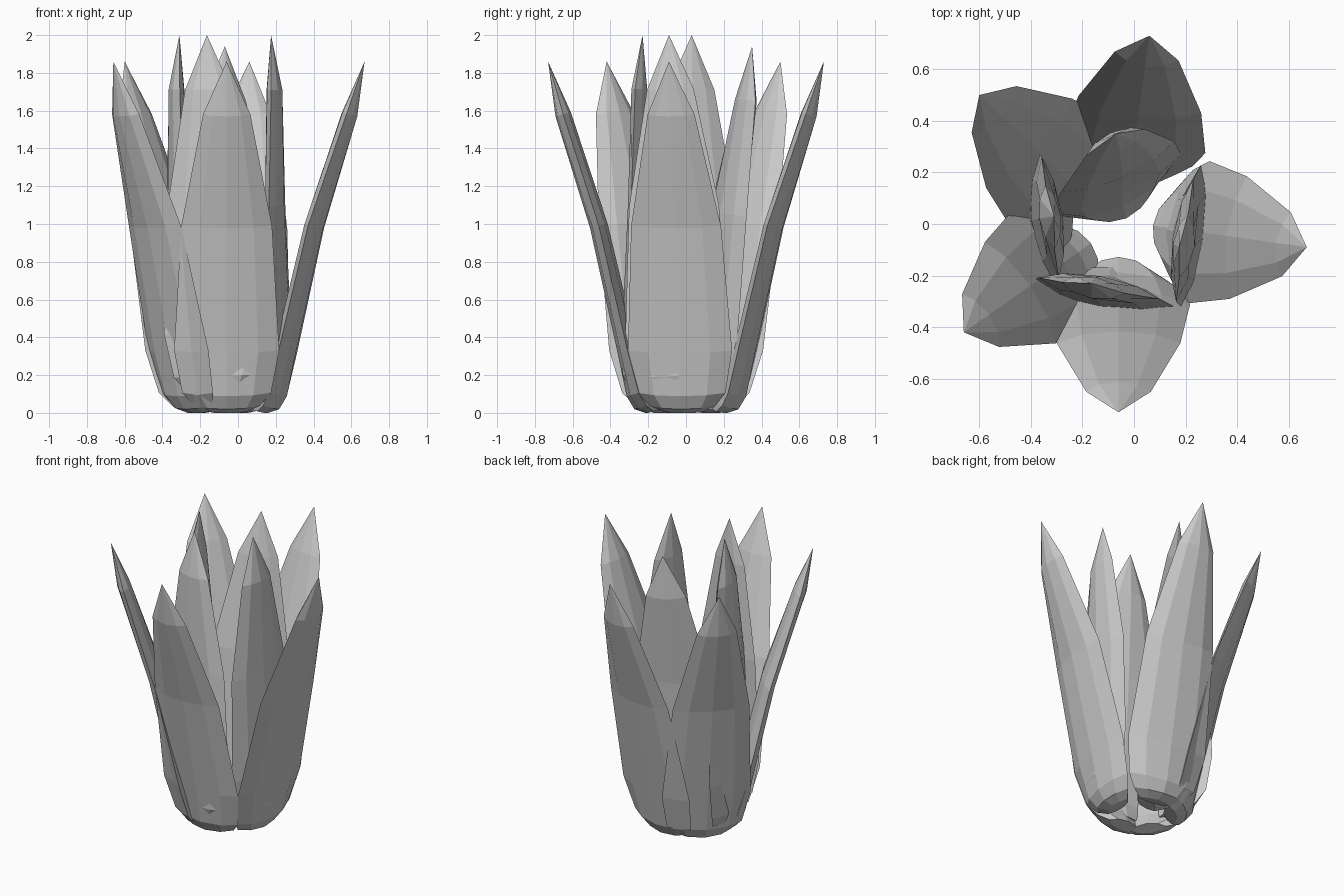
import bpy, bmesh, math
from mathutils import Vector

if "Cube" in bpy.data.objects:
    bpy.data.objects.remove(bpy.data.objects["Cube"])

# petal rows: (fraction of length, outward offset, half width, half thickness)
ROWS = [(0.0, -0.03, 0.11, 0.045), (0.02, 0.0, 0.175, 0.065),
        (0.06, 0.02, 0.235, 0.066), (0.18, 0.015, 0.278, 0.054),
        (0.53, -0.02, 0.24, 0.048), (0.85, 0.0, 0.125, 0.042)]
# lens-shaped cross-section: (across, through)
LENS = [(-1, 0), (-0.6, -0.7), (0, -1), (0.6, -0.7),
        (1, 0), (0.6, 0.7), (0, 1), (-0.6, 0.7)]


def petal(name, foot, tip, yaw, bulge=0.0):
    foot, tip = Vector(foot), Vector(tip)
    axis = tip - foot
    up = axis.normalized()
    a = math.radians(yaw)
    out = Vector((math.cos(a), math.sin(a), 0))
    side = up.cross(out).normalized()
    out = side.cross(up)
    bm = bmesh.new()
    rings = []
    for t, w, hw, th in ROWS:
        w += bulge * math.sin(math.pi * t)
        ring = []
        for u, v in LENS:
            p = foot + axis * t + side * (u * hw) + out * (w + v * th)
            p.z = max(p.z, 0.0)
            ring.append(bm.verts.new(p))
        rings.append(ring)
    for r0, r1 in zip(rings, rings[1:]):
        for i in range(8):
            j = (i + 1) % 8
            bm.faces.new((r0[i], r0[j], r1[j], r1[i]))
    # pointed top and closed foot
    top = bm.verts.new(tip)
    for i in range(8):
        bm.faces.new((rings[-1][i], rings[-1][(i + 1) % 8], top))
    bm.faces.new(rings[0])
    bmesh.ops.recalc_face_normals(bm, faces=bm.faces)
    me = bpy.data.meshes.new(name)
    bm.to_mesh(me)
    bm.free()
    bpy.context.collection.objects.link(bpy.data.objects.new(name, me))


# five leaning outer petals: tip x, tip y, direction
for i, (x, y, yaw) in enumerate([(0.67, -0.09, -8), (0.06, 0.73, 82),
                                 (-0.60, 0.50, 136), (-0.66, -0.42, 215),
                                 (-0.06, -0.73, 270)]):
    a = math.radians(yaw)
    foot = (x - 0.53 * math.cos(a), y - 0.53 * math.sin(a), 0.0)
    petal(f"outer_petal_{i + 1}", foot, (x, y, 1.86), yaw)

# four inner petals, three of them nearly upright
petal("inner_petal_right", (0.19, -0.03, 0.08), (0.175, -0.09, 2.0), -8, 0.035)
petal("inner_petal_left", (-0.31, 0.02, 0.08), (-0.31, 0.03, 2.0), 188, 0.035)
petal("inner_petal_front", (-0.10, -0.24, 0.08), (-0.165, -0.23, 2.0), 260, 0.035)
petal("inner_petal_back", (-0.06, 0.09, 0.05), (-0.07, 0.35, 1.94), 114, 0.015)
